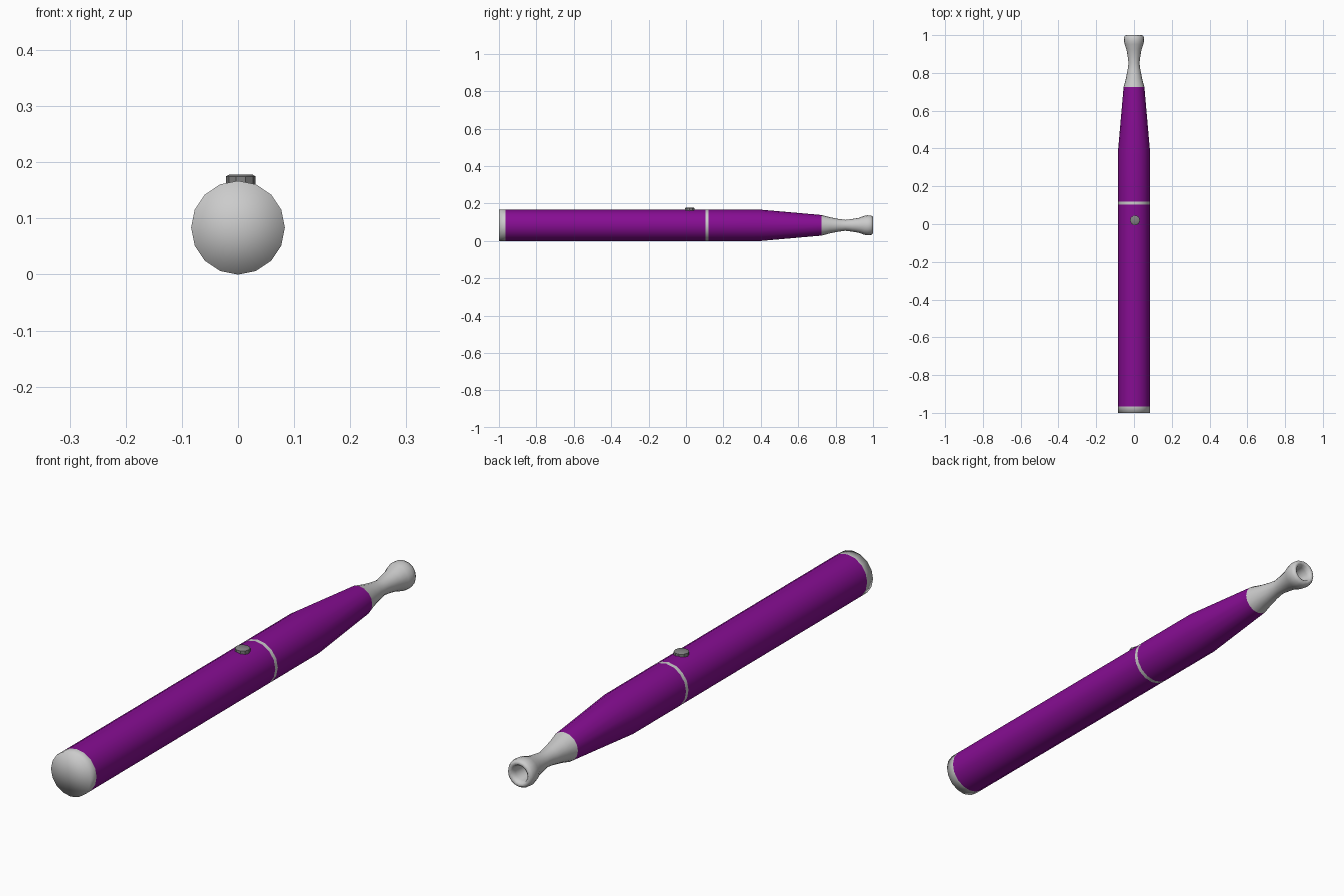
import bpy, bmesh, math

if "Cube" in bpy.data.objects:
    bpy.data.objects.remove(bpy.data.objects["Cube"])

CZ = 0.0835   # height of the long axis
R = 0.0835    # barrel radius


def material(name, rgb):
    m = bpy.data.materials.new(name)
    m.diffuse_color = (*rgb, 1)
    m.use_nodes = True
    m.node_tree.nodes["Principled BSDF"].inputs["Base Color"].default_value = m.diffuse_color
    return m


purple = material("purple", (0.24, 0.004, 0.29))
dark = material("dark_grey", (0.22, 0.22, 0.22))


def lathe(name, profile, sides=16, mat=None, angle=40):
    """Revolve (radius, y) points about the long axis; radius 0 makes a pole."""
    bm = bmesh.new()
    rings = []
    for r, y in profile:
        n = 1 if r == 0 else sides
        rings.append([bm.verts.new((r * math.cos(math.tau * i / sides), y,
                                    r * math.sin(math.tau * i / sides))) for i in range(n)])
    for a, b in zip(rings, rings[1:]):
        for i in range(sides):
            j = (i + 1) % sides
            quad = [a[i % len(a)], a[j % len(a)], b[j % len(b)], b[i % len(b)]]
            bm.faces.new(list(dict.fromkeys(quad)))
    bmesh.ops.recalc_face_normals(bm, faces=bm.faces)
    me = bpy.data.meshes.new(name)
    bm.to_mesh(me)
    bm.free()
    ob = bpy.data.objects.new(name, me)
    bpy.context.collection.objects.link(ob)
    ob.location.z = CZ
    if mat:
        me.materials.append(mat)
    bpy.context.view_layer.objects.active = ob
    bpy.ops.object.select_all(action='DESELECT')
    ob.select_set(True)
    bpy.ops.object.shade_smooth_by_angle(angle=math.radians(angle))
    return ob


# Barrel parts along the axis
lathe("end_cap", [(0, -1), (R, -1), (R, -0.965)], angle=120)
lathe("battery_tube", [(R, -0.965), (R, 0.104)], mat=purple)
lathe("joint_ring", [(R, 0.104), (R, 0.119)])
lathe("upper_tube", [(R, 0.119), (R, 0.4), (0.055, 0.725)], mat=purple)

# Waisted mouthpiece with a rounded lip and a blind bore
lathe("mouthpiece", [(0.055, 0.725), (0.043, 0.77), (0.034, 0.815), (0.029, 0.852),
                     (0.034, 0.89), (0.040, 0.925), (0.050, 0.952), (0.0535, 0.97),
                     (0.0525, 0.988), (0.047, 0.998), (0.040, 1.0), (0.033, 0.995),
                     (0.029, 0.98), (0.026, 0.93), (0, 0.93)], angle=60)

# Push button, turned upright
button = lathe("button", [(0.0265, -0.012), (0.0265, 0.009), (0.020, 0.0125), (0, 0.0125)],
               sides=10, mat=dark, angle=30)
button.rotation_euler.x = math.pi / 2
button.location = (0.005, 0.02, 0.166)
